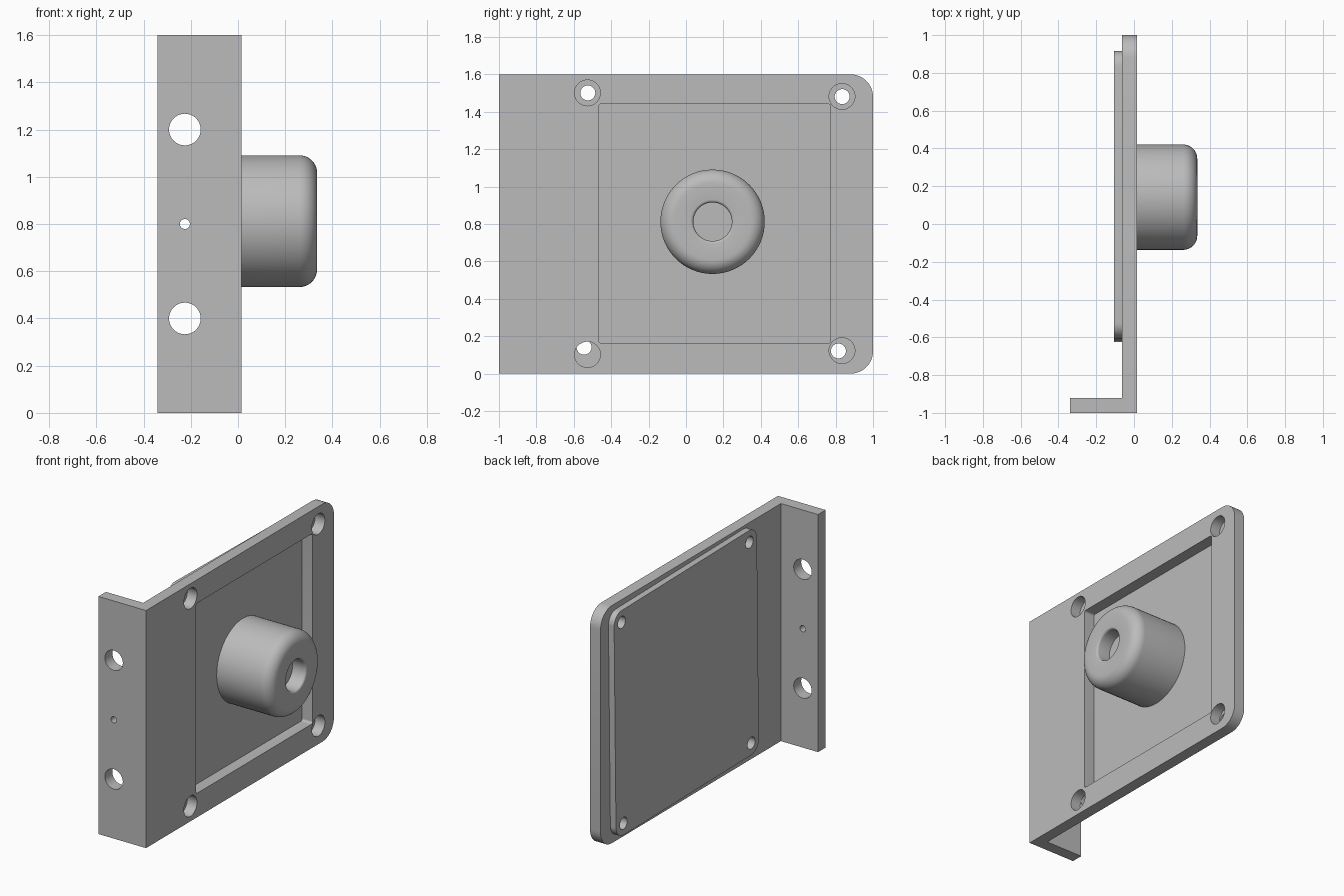
import bpy, bmesh, math
from mathutils import Matrix, Vector

cube = bpy.data.objects.get("Cube")
if cube:
    bpy.data.objects.remove(cube, do_unlink=True)

grey = bpy.data.materials.new("plain_grey")
grey.use_nodes = True
grey.diffuse_color = (0.5, 0.5, 0.5, 1)
grey.node_tree.nodes["Principled BSDF"].inputs["Base Color"].default_value = (0.5, 0.5, 0.5, 1)


def finish(bm, name):
    bmesh.ops.recalc_face_normals(bm, faces=bm.faces[:])
    mesh = bpy.data.meshes.new(name)
    bm.to_mesh(mesh)
    bm.free()
    mesh.materials.append(grey)
    obj = bpy.data.objects.new(name, mesh)
    bpy.context.collection.objects.link(obj)
    return obj


def round_edges(bm, test, radius, segments=10):
    """Round the edges that run along x and whose midpoint passes the test."""
    edges = [e for e in bm.edges
             if abs((e.verts[0].co - e.verts[1].co).normalized().x) > 0.99
             and test((e.verts[0].co + e.verts[1].co) / 2)]
    bmesh.ops.bevel(bm, geom=edges, offset=radius, segments=segments,
                    profile=0.5, affect='EDGES')


def rounded_slab(name, x0, x1, size_y, size_z, center, radius, angle=0):
    """Slab facing x, with rounded corners, turned about x."""
    bm = bmesh.new()
    bmesh.ops.create_cube(bm, size=1)
    bmesh.ops.scale(bm, vec=(x1 - x0, size_y, size_z), verts=bm.verts)
    round_edges(bm, lambda mid: True, radius)
    place = Matrix.Translation(((x0 + x1) / 2, *center)) @ Matrix.Rotation(angle, 4, 'X')
    bmesh.ops.transform(bm, matrix=place, verts=bm.verts)
    return finish(bm, name)


def drill(radius, start, end):
    """Cylinder cutter between two points."""
    a, b = Vector(start), Vector(end)
    bm = bmesh.new()
    turn = (b - a).to_track_quat('Z', 'Y').to_matrix().to_4x4()
    bmesh.ops.create_cone(bm, cap_ends=True, segments=40, radius1=radius, radius2=radius,
                          depth=(b - a).length,
                          matrix=Matrix.Translation((a + b) / 2) @ turn)
    return finish(bm, "cutter")


def cut(obj, cutters):
    bpy.context.view_layer.objects.active = obj
    for cutter in cutters:
        mod = obj.modifiers.new("cut", 'BOOLEAN')
        mod.operation = 'DIFFERENCE'
        mod.solver = 'EXACT'
        mod.object = cutter
        bpy.ops.object.modifier_apply(modifier=mod.name)
        bpy.data.objects.remove(cutter, do_unlink=True)


BACK, FRONT, HEIGHT = -0.063, 0.015, 1.6
CENTER, TILT = Vector((0.145, 0.811)), -0.0147

# Angle bracket: L profile drawn up, far corners rounded
bm = bmesh.new()
outline = [(-0.34, -1), (FRONT, -1), (FRONT, 1), (BACK, 1), (BACK, -0.92), (-0.34, -0.92)]
base = bm.faces.new([bm.verts.new((x, y, 0)) for x, y in outline])
grown = bmesh.ops.extrude_face_region(bm, geom=[base])["geom"]
bmesh.ops.translate(bm, vec=(0, 0, HEIGHT),
                    verts=[g for g in grown if isinstance(g, bmesh.types.BMVert)])
round_edges(bm, lambda mid: mid.y > 0.99, 0.12)
bracket = finish(bm, "angle_bracket")

# Cover screw positions, slightly turned with the cover
spin = Matrix.Rotation(TILT, 2)
screws = [CENTER + spin @ Vector((0.68 * sy, 0.68 * sz)) for sy in (-1, 1) for sz in (-1, 1)]

# Window, flange holes, screw pockets and their thin floors
cutters = [rounded_slab("cutter", -0.1, 0.1, 1.24, 1.28, (0.153, 0.802), 0.015, 0)]
for z, radius in ((0.4, 0.067), (0.8, 0.021), (1.2, 0.067)):
    cutters.append(drill(radius, (-0.225, -1.1, z), (-0.225, -0.8, z)))
for y, z in ((-0.527, 0.102), (-0.527, 1.501), (0.834, 0.123), (0.834, 1.482)):
    cutters.append(drill(0.069, (BACK + 0.006, y, z), (0.1, y, z)))
cutters += [drill(0.04, (-0.1, *p), (BACK + 0.008, *p)) for p in screws]
cut(bracket, cutters)

# Back cover, a little crooked on the bracket
cover = rounded_slab("back_cover", -0.105, BACK, 1.52, 1.52, CENTER, 0.08, TILT)
cut(cover, [drill(0.04, (-0.2, *p), (0.1, *p)) for p in screws])

# Round boss with a rounded rim and a blind bore, turned about x
profile = [(BACK - 0.01, 0), (BACK - 0.01, 0.279)]
for i in range(11):
    a = math.pi / 2 * i / 10
    profile.append((0.26 + 0.075 * math.sin(a), 0.204 + 0.075 * math.cos(a)))
for i in range(5):
    a = math.pi / 2 * i / 4
    profile.append((0.32 + 0.015 * math.cos(a), 0.118 - 0.015 * math.sin(a)))
profile += [(0.235, 0.103), (0.235, 0)]
bm = bmesh.new()
points = [bm.verts.new((x, r, 0)) for x, r in profile]
edges = [bm.edges.new(pair) for pair in zip(points, points[1:])]
bmesh.ops.spin(bm, geom=points + edges, axis=(1, 0, 0), cent=(0, 0, 0),
               angle=2 * math.pi, steps=64)
bmesh.ops.remove_doubles(bm, verts=bm.verts[:], dist=0.0001)
bmesh.ops.translate(bm, vec=(0, 0.142, 0.812), verts=bm.verts)
boss = finish(bm, "round_boss")

# Smooth curves, keep hard edges
bpy.ops.object.select_all(action='DESELECT')
for obj in (bracket, cover, boss):
    obj.select_set(True)
bpy.context.view_layer.objects.active = bracket
bpy.ops.object.shade_smooth_by_angle(angle=math.radians(30))
